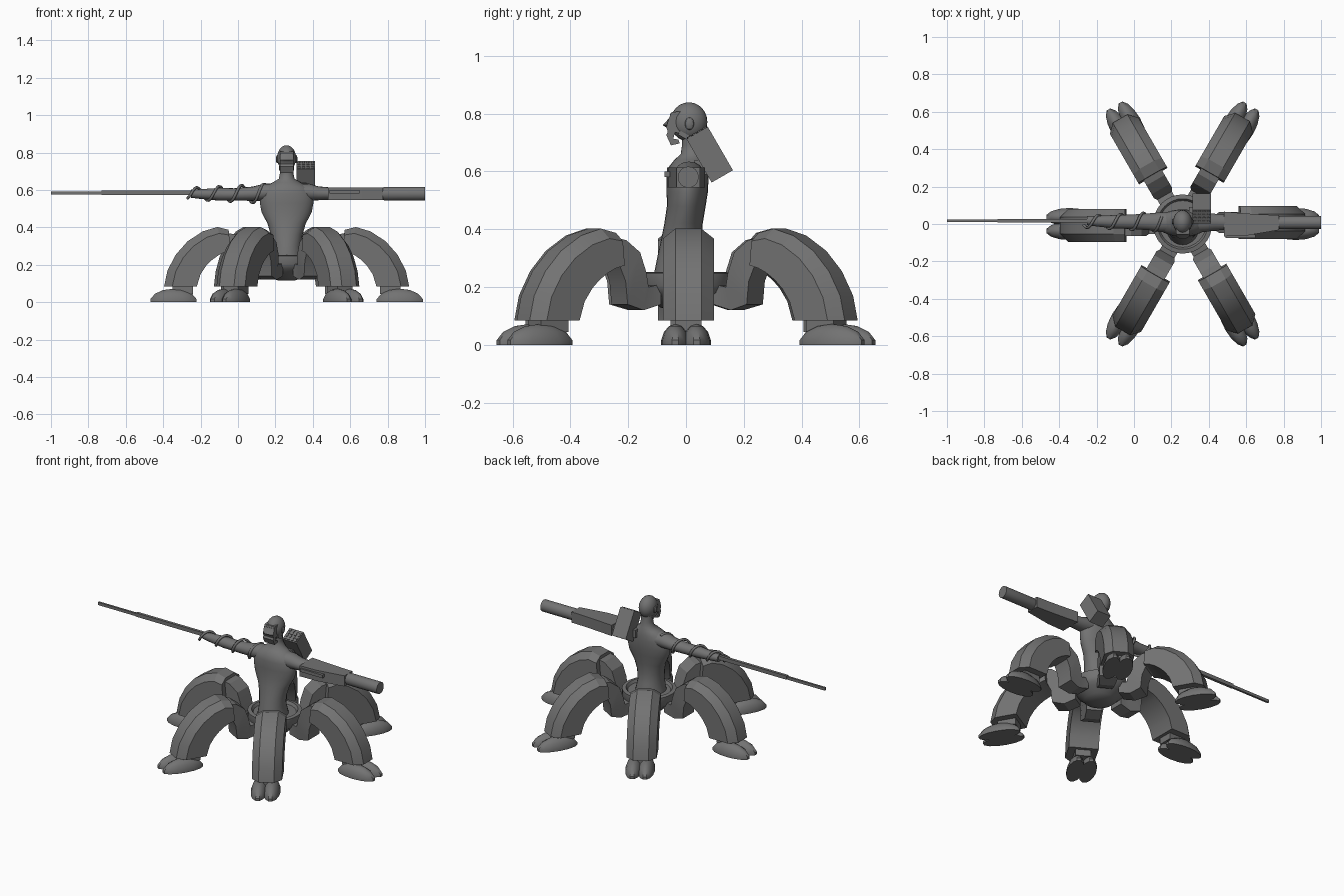
import bpy, bmesh, math
from mathutils import Matrix, Vector

if "Cube" in bpy.data.objects:
    bpy.data.objects.remove(bpy.data.objects["Cube"])

CX = 0.26  # body axis
gray = bpy.data.materials.new("dark_gray")
gray.diffuse_color = (0.17, 0.17, 0.17, 1)
gray.use_nodes = True
gray.node_tree.nodes["Principled BSDF"].inputs["Base Color"].default_value = gray.diffuse_color


def finish(name, bm, matrix=None, angle=30, bevel=0):
    if matrix:
        bm.transform(matrix)
    bmesh.ops.recalc_face_normals(bm, faces=bm.faces)
    me = bpy.data.meshes.new(name)
    bm.to_mesh(me)
    bm.free()
    me.materials.append(gray)
    ob = bpy.data.objects.new(name, me)
    bpy.context.collection.objects.link(ob)
    if bevel:
        mod = ob.modifiers.new("bevel", 'BEVEL')
        mod.width, mod.segments = bevel, 2
    bpy.ops.object.select_all(action='DESELECT')
    ob.select_set(True)
    bpy.context.view_layer.objects.active = ob
    bpy.ops.object.shade_smooth_by_angle(angle=math.radians(angle))
    return ob


def loft(name, rings, **kw):
    """Skin a row of equal rings and cap both ends."""
    bm = bmesh.new()
    vs = [[bm.verts.new(p) for p in r] for r in rings]
    n = len(vs[0])
    for a, b in zip(vs, vs[1:]):
        for i in range(n):
            bm.faces.new((a[i], a[(i + 1) % n], b[(i + 1) % n], b[i]))
    bm.faces.new(vs[0])
    bm.faces.new(vs[-1])
    return finish(name, bm, **kw)


def oval(c, u, v, n=20):
    c, u, v = Vector(c), Vector(u), Vector(v)
    return [c + u * math.cos(2 * math.pi * i / n) + v * math.sin(2 * math.pi * i / n) for i in range(n)]


def box(name, size, matrix, **kw):
    bm = bmesh.new()
    bmesh.ops.create_cube(bm, size=1)
    bm.transform(Matrix.Diagonal((*size, 1)))
    return finish(name, bm, matrix, **kw)


def ball(name, radii, matrix, seg=20, cut=False, **kw):
    bm = bmesh.new()
    bmesh.ops.create_uvsphere(bm, u_segments=seg, v_segments=seg // 2, radius=1)
    if cut:
        res = bmesh.ops.bisect_plane(bm, geom=bm.verts[:] + bm.edges[:] + bm.faces[:],
                                     plane_co=(0, 0, 0), plane_no=(0, 0, -1), clear_outer=True)
        bmesh.ops.holes_fill(bm, edges=[e for e in bm.edges if e.is_boundary])
    bm.transform(Matrix.Diagonal((*radii, 1)))
    return finish(name, bm, matrix, **kw)


def move(x, y, z):
    return Matrix.Translation((x, y, z))


# Six legs round the hub; profiles are (radius, height)
SHELL_OUT = [(.655, .085), (.637, .17), (.592, .255), (.53, .325), (.45, .378), (.37, .402), (.31, .387)]
SHELL_IN = [(.48, .085), (.46, .15), (.43, .195), (.40, .225), (.365, .25), (.335, .265), (.30, .275)]
LINK_TOP = [(.34, .375), (.275, .362), (.22, .32), (.195, .25), (.18, .20), (.13, .21)]
LINK_LOW = [(.34, .28), (.30, .27), (.278, .22), (.27, .14), (.20, .12), (.13, .14)]
for k in range(6):
    spin = move(CX, 0, 0) @ Matrix.Rotation(math.radians(60 * k), 4, 'Z') @ move(0, .008, 0)
    rings = []
    for (ro, zo), (ri, zi) in zip(SHELL_OUT, SHELL_IN):
        rm, zm = ro + (ri - ro) * .25, zo + (zi - zo) * .25
        rings.append([(ro, -.045, zo), (ro, .045, zo), (rm, .088, zm),
                      (ri, .088, zi), (ri, -.088, zi), (rm, -.088, zm)])
    loft(f"leg_shell_{k}", rings, matrix=spin, angle=22)
    rings = []
    for i, ((ro, zo), (ri, zi)) in enumerate(zip(LINK_TOP, LINK_LOW)):
        w = .056 if i < 4 else .045
        rings.append([(ro, -w, zo), (ro, w, zo), (ri, w, zi), (ri, -w, zi)])
    loft(f"leg_link_{k}", rings, matrix=spin, angle=22)
    box(f"ankle_{k}", (.11, .09, .08), spin @ move(.555, 0, .085))
    # Cloven hoof: two half domes side by side
    for s in (-1, 1):
        ball(f"hoof_{k}_{'right' if s < 0 else 'left'}", (.13, .05, .072),
             spin @ move(.605, s * .037 - .008, 0), seg=14, cut=True, angle=35)

# Hub: turned disc with rim and domed underside
HUB = [(.04, .115), (.09, .13), (.125, .165), (.145, .18), (.158, .205), (.158, .248), (.135, .252), (.125, .235)]
loft("hub", [oval((CX, 0, z), (r, 0, 0), (0, r, 0), 32) for r, z in HUB])

# Torso and neck: (height, half width, front y, back y)
TORSO = [(.20, .095, -.115, .085), (.25, .085, -.11, .075), (.30, .078, -.10, .06), (.36, .085, -.087, .053),
         (.42, .102, -.075, .058), (.48, .134, -.066, .068), (.53, .143, -.067, .076), (.58, .142, -.067, .078),
         (.615, .12, -.06, .076), (.64, .075, -.04, .072), (.66, .042, -.018, .066), (.69, .036, -.014, .058),
         (.73, .036, -.012, .056)]
loft("torso", [oval((CX, (f + b) / 2, z), (w, 0, 0), (0, (b - f) / 2, 0), 24) for z, w, f, b in TORSO], angle=50)

# Head: skull, face profile with open jaw, brow
ball("skull", (.051, .064, .068), move(CX, .01, .771), seg=24)
FACE = [(-.05, .805), (-.06, .782), (-.081, .76), (-.068, .752), (-.063, .738), (-.068, .725), (-.052, .69),
        (-.022, .697), (-.026, .71), (-.044, .713), (-.038, .735), (.01, .725), (.01, .81)]
loft("face", [[(CX + x, y if y > -.07 or abs(x) < .02 else -.066, z) for y, z in FACE]
              for x in (-.036, -.012, .012, .036)])
box("brow", (.07, .02, .012), move(CX, -.046, .795), bevel=.004)
for s in (-1, 1):
    box("jaw_hinge", (.008, .05, .016), move(CX + s * .036, -.002, .722) @ Matrix.Rotation(-.5, 4, 'X'))
    ball("ear", (.008, .016, .022), move(CX + s * .05, .012, .765), seg=12)


# Arms: (x, y, half depth, z, half height)
def arm(name, rows):
    loft(name, [oval((x, y, z), (0, d, 0), (0, 0, h), 16) for x, y, d, z, h in rows], angle=40)


arm("spear_arm", [(.24, .01, .055, .59, .045), (.14, .01, .052, .588, .046), (.08, .012, .045, .58, .038),
                  (-.02, .012, .038, .576, .033), (-.10, .012, .036, .577, .034), (-.20, .015, .028, .578, .026),
                  (-.25, .018, .024, .58, .022)])
arm("gun_arm", [(.28, .01, .055, .59, .045), (.38, .01, .052, .588, .046), (.43, .01, .045, .582, .037),
                (.51, .01, .04, .58, .032)])

# Cable wound round the spear arm
cu = bpy.data.curves.new("arm_cable", 'CURVE')
cu.dimensions, cu.bevel_depth, cu.bevel_resolution, cu.use_fill_caps = '3D', .008, 1, True
sp = cu.splines.new('POLY')
N = 72
sp.points.add(N)
for i in range(N + 1):
    t = i / N
    a, r = t * 3.5 * 2 * math.pi + 1, .052 - .022 * t
    sp.points[i].co = (.15 - .42 * t, .012 + r * math.cos(a), .58 + r * math.sin(a), 1)
cu.materials.append(gray)
bpy.context.collection.objects.link(bpy.data.objects.new("arm_cable", cu))

# Spear: shaft and thinner tip
box("spear_shaft", (.52, .018, .024), move(-.47, .018, .586))
box("spear_tip", (.28, .013, .018), move(-.86, .018, .584))

# Gun: tapered housing, cheek plate and barrel
loft("gun_housing", [[(x, a, .545), (x, b, .545), (x, b, .613), (x, a, .613)]
                     for x, a, b in ((.48, -.066, .066), (.60, -.062, .056), (.70, -.045, .05), (.775, -.032, .048))])
box("gun_rail", (.16, .02, .02), move(.57, -.065, .59))
arm("gun_barrel", [(.765, .008, .03, .58, .03), (.785, .008, .036, .58, .037), (1.0, .008, .036, .58, .037)])

# Launcher box on the shoulder with a grid of tubes on its upper face
tilt = move(.362, .082, .658) @ Matrix.Rotation(math.radians(30), 4, 'X')
box("launcher", (.098, .085, .174), tilt)
for i in range(4):
    for j in range(4):
        bm = bmesh.new()
        bmesh.ops.create_cone(bm, cap_ends=True, segments=8, radius1=.009, radius2=.009, depth=.006)
        finish("launcher_tube", bm, tilt @ move(-.036 + .024 * i, -.03 + .02 * j, .088))
box("launcher_mount", (.07, .06, .05), move(.33, .06, .615))
